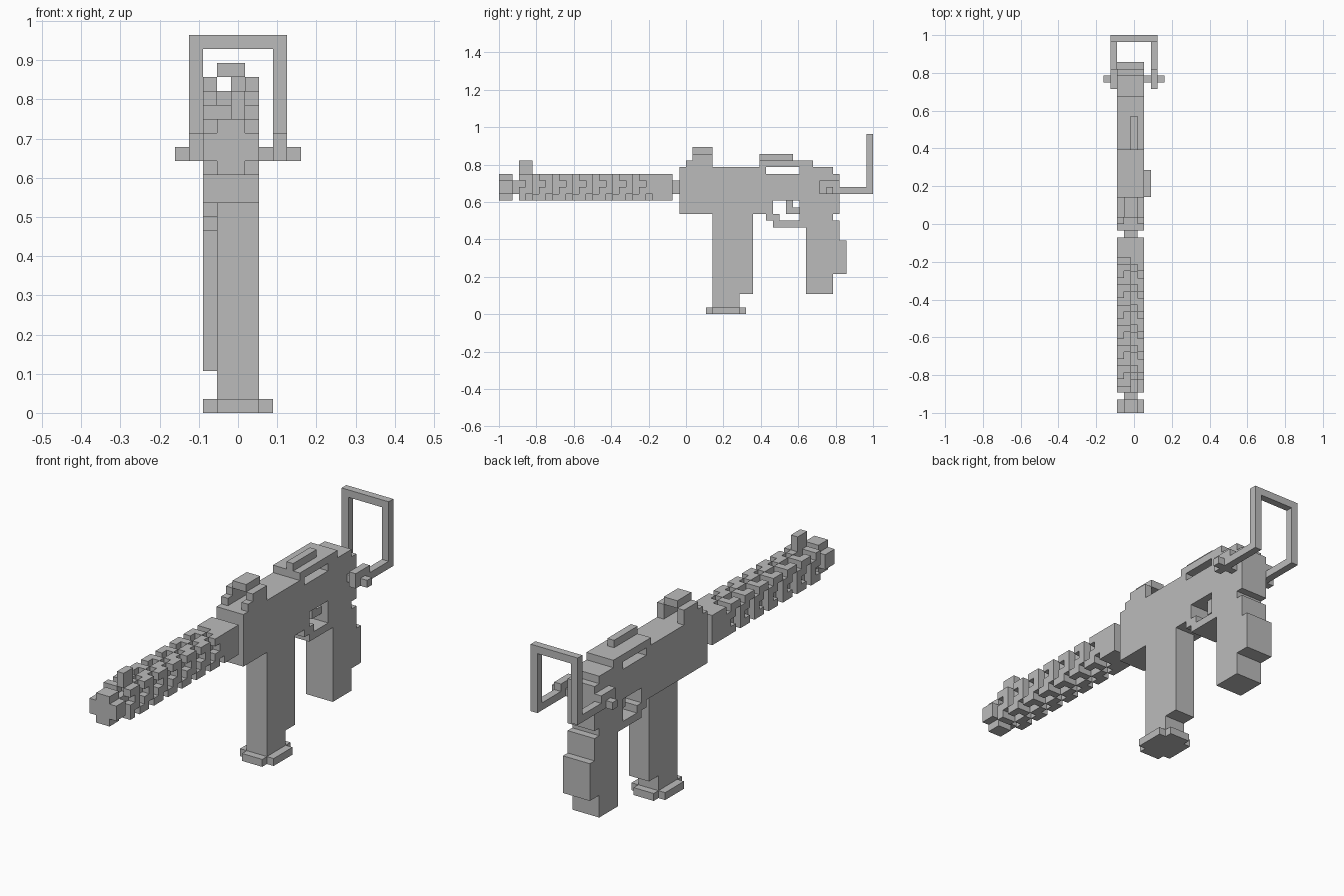
import bpy
import bmesh
from mathutils import Matrix, Vector

U = 1 / 28                 # edge of one block
L, R = -2.5, 1.5           # receiver sides
CL, CR = -1.5, 0.5         # core sides

if "Cube" in bpy.data.objects:
    bpy.data.objects.remove(bpy.data.objects["Cube"], do_unlink=True)

GREY = (0.5, 0.5, 0.5, 1)
grey = bpy.data.materials.new("plain grey")
grey.use_nodes = True
grey.diffuse_color = GREY
grey.node_tree.nodes["Principled BSDF"].inputs["Base Color"].default_value = GREY


def part(name, boxes):
    """Join boxes given as x, y and z ranges in blocks."""
    bm = bmesh.new()
    for x, y, z in boxes:
        low, high = (Vector(c) * U for c in zip(x, y, z))
        size = high - low
        bmesh.ops.create_cube(bm, size=1, matrix=Matrix.Translation((low + high) / 2)
                              @ Matrix.Diagonal((*size, 1)))
    mesh = bpy.data.meshes.new(name)
    bm.to_mesh(mesh)
    bm.free()
    mesh.materials.append(grey)
    obj = bpy.data.objects.new(name, mesh)
    bpy.context.collection.objects.link(obj)
    return obj


def slab(*ranges):
    """Full-width boxes from side profile ranges."""
    return [((L, R), y, z) for y, z in ranges]


# Receiver with a slot below the cover and an opening for the trigger
part("receiver", slab(((-1, 23), (17, 21)), ((-1, 12), (21, 22)),
                      ((17, 22), (21, 22)), ((-1, 13), (15, 17)),
                      ((17, 23), (15, 17))))
part("top_cover", slab(((11, 19), (22, 23))))
part("cover_rib", [((-0.5, 0.5), (11, 16), (23, 24))])

# Grip, guard and trigger
part("grip", slab(((17, 22), (14, 15)), ((18, 23), (11, 14)),
                  ((18, 24), (6, 11)), ((18, 22), (3, 6))))
part("trigger_guard", slab(((12, 14), (14, 15)), ((13, 18), (13, 14))))
part("trigger", [((CL, CR), (15, 16), (15, 17)), ((CL, CR), (16, 17), (15, 16))])

# Magazine and its foot
part("magazine", [((-1.5, 1.5), (4, 10), (3, 15)), ((-1.5, 1.5), (4, 8), (1, 3))])
part("magazine_foot", [((-1.5, 1.5), (3, 9), (0, 1)), ((-2.5, 2.5), (4, 8), (0, 1))])

# Sights
rear = [((CL, CR), (1, 4), (24, 25))]
for side in ((L, CL), (CR, R)):
    rear += [(side, (1, 4), (22, 24)), (side, (0, 1), (22, 23))]
part("rear_sight", rear)
part("front_sight", [((-0.5, 0.5), (-25, -23), (21, 23))])

# Barrel core and solid sleeve
part("barrel_core", [((CL, CR), (-26, -1), (18, 20))])
part("barrel_sleeve", slab(((-5, -2), (17, 21))))
part("muzzle", [((L, R), (-28, -26), (18, 20)), ((CL, CR), (-28, -26), (17, 21))])

# Notched corner rails with interlocking teeth around the core
rails = []
for i, side in enumerate(((L, CL), (CR, R))):
    for j, level in enumerate(((17, 18), (20, 21))):
        phase = (i + j) % 2
        inner_x = (CL, CL + 1) if i == 0 else (CR - 1, CR)
        inner_z = (18, 19) if j == 0 else (19, 20)
        for y in range(-25, -5):
            step = (y + 25 + phase) % 3
            cell = (y, y + 1)
            if step != 2 or y == -25:
                rails.append((side, cell, level))
            if step == 1 or (step == 2 and phase):
                rails.append((side, cell, inner_z))
            if step == 1 or (step == 2 and not phase):
                rails.append((inner_x, cell, level))
part("barrel_shroud", rails)

# Wire stock with pivots
stock = [((-3.5, 3.5), (27, 28), (26, 27))]
for s in (-1, 1):
    side = tuple(sorted((s * 2.5, s * 3.5)))
    stock += [(side, (20, 23), (18, 20)), (side, (23, 28), (18, 19)),
              (side, (27, 28), (19, 26))]
part("stock", stock)
part("stock_pivot", [((-4.5, 4.5), (21, 22), (18, 19))])
